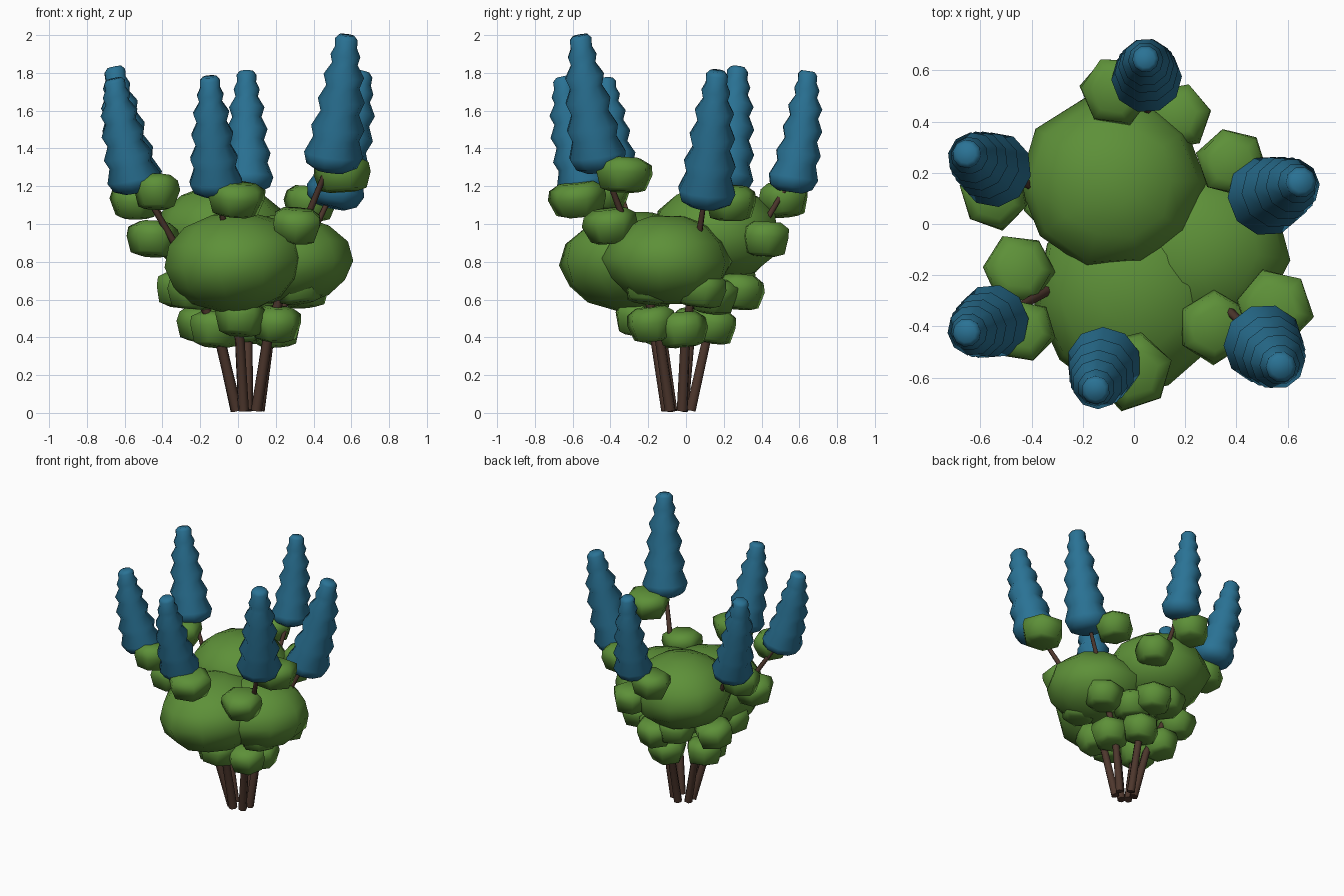
import bpy, bmesh, math, random
from mathutils import Vector, Matrix

if "Cube" in bpy.data.objects:
    bpy.data.objects.remove(bpy.data.objects["Cube"])

random.seed(4)


def material(name, rgb):
    m = bpy.data.materials.new(name)
    m.diffuse_color = (*rgb, 1)
    m.use_nodes = True
    m.node_tree.nodes["Principled BSDF"].inputs["Base Color"].default_value = m.diffuse_color
    return m


GREEN = material("leaf_green", (0.11, 0.28, 0.04))
BLUE = material("petal_blue", (0.023, 0.17, 0.30))
BROWN = material("bark_brown", (0.075, 0.038, 0.026))


def lathe(name, profile, sides, matrix, mat, angle, jitter=0.0):
    """Spin (radius, height) points round z, cap both ends, then place."""
    bm = bmesh.new()
    rings = []
    for r, z in profile:
        ring = []
        for i in range(sides):
            a = 2 * math.pi * i / sides
            k = r * (1 + random.uniform(-jitter, jitter))
            ring.append(bm.verts.new((k * math.cos(a), k * math.sin(a), z)))
        rings.append(ring)
    for lo, hi in zip(rings, rings[1:]):
        for i in range(sides):
            j = (i + 1) % sides
            bm.faces.new((lo[i], lo[j], hi[j], hi[i]))
    bm.faces.new(rings[0][::-1])
    bm.faces.new(rings[-1])
    bm.transform(matrix)
    me = bpy.data.meshes.new(name)
    bm.to_mesh(me)
    bm.free()
    me.materials.append(mat)
    ob = bpy.data.objects.new(name, me)
    bpy.context.collection.objects.link(ob)
    bpy.context.view_layer.objects.active = ob
    ob.select_set(True)
    bpy.ops.object.shade_smooth_by_angle(angle=math.radians(angle))
    ob.select_set(False)
    return ob


def leaf_clump(name, centre, size, profile, sides, tilt, jitter):
    m = (Matrix.Translation(centre)
         @ Matrix.Rotation(random.uniform(-tilt, tilt), 4, 'X')
         @ Matrix.Rotation(random.uniform(-tilt, tilt), 4, 'Y')
         @ Matrix.Diagonal((*size, 1))
         @ Matrix.Rotation(random.uniform(0, 6.28), 4, 'Z'))
    return lathe(name, profile, sides, m, GREEN, 65, jitter)


# Flower spikes: base and tip centres, base radius
spikes = [
    ((0.05, 0.55, 1.17), (0.045, 0.645, 1.81), 0.138),
    ((0.49, 0.10, 1.09), (0.655, 0.165, 1.81), 0.158),
    ((0.49, -0.45, 1.28), (0.575, -0.56, 2.00), 0.158),
    ((-0.11, -0.52, 1.15), (-0.15, -0.65, 1.78), 0.146),
    ((-0.53, -0.37, 1.17), (-0.655, -0.425, 1.77), 0.146),
    ((-0.52, 0.20, 1.17), (-0.655, 0.275, 1.83), 0.148),
]
spike_profile = [(0.5, 0.0), (0.86, 0.04), (1.0, 0.12), (0.78, 0.24), (0.90, 0.32),
                 (0.65, 0.43), (0.79, 0.52), (0.56, 0.62), (0.68, 0.70),
                 (0.43, 0.79), (0.50, 0.85), (0.37, 0.91), (0.38, 0.97), (0.26, 1.0)]
root = Vector((0.05, -0.04, 0))

for n, (base, tip, rad) in enumerate(spikes, 1):
    base, tip = Vector(base), Vector(tip)
    axis = tip - base
    out = Vector((base.x, base.y, 0)) - root
    m = (Matrix.Translation(base) @ axis.to_track_quat('Z', 'Y').to_matrix().to_4x4()
         @ Matrix.Diagonal((rad, rad, axis.length, 1)))
    spike = lathe(f"flower_spike_{n}", spike_profile, 10, m, BLUE, 70)
    for v in spike.data.vertices:  # slight outward bow
        t = min(max((v.co.z - base.z) / axis.z, 0), 1)
        v.co += out.normalized() * 0.07 * t * (1 - t)

    # Stem: fans out from the root into the spike
    top = base.z + 0.06
    pts = [root + out.normalized() * 0.065 + Vector((0, 0, 0.012)),
           root + out * 0.25 + Vector((0, 0, 0.31 * top)),
           root + out * 0.64 + Vector((0, 0, 0.71 * top)),
           root + out + Vector((0, 0, top))]
    cu = bpy.data.curves.new(f"stem_{n}", 'CURVE')
    cu.dimensions = '3D'
    cu.bevel_depth = 0.03
    cu.bevel_resolution = 1
    cu.use_fill_caps = True
    sp = cu.splines.new('POLY')
    sp.points.add(len(pts) - 1)
    for p, co, r in zip(sp.points, pts, (1.0, 0.9, 0.65, 0.45)):
        p.co = (*co, 1)
        p.radius = r
    cu.materials.append(BROWN)
    bpy.context.collection.objects.link(bpy.data.objects.new(f"stem_{n}", cu))

# Three big foliage masses
dome = [(math.cos(t), math.sin(t)) for t in
        (math.radians(-75 + 25 * i) for i in range(7))]
for n, (c, s) in enumerate([
        ((-0.02, -0.27, 0.80), (0.38, 0.40, 0.265)),
        ((0.25, -0.10, 0.81), (0.36, 0.34, 0.24)),
        ((-0.08, 0.16, 0.95), (0.36, 0.35, 0.26))], 1):
    leaf_clump(f"foliage_mass_{n}", c, s, dome, 10, 0.12, 0.04)

# Small leaf clumps: upper ones under the spikes, lower ones round the stems
small = [(0.5, -1.0), (0.80, -0.85), (1.0, 0.1), (0.95, 0.65), (0.6, 1.0)]
upper = [(-0.01, -0.57, 1.13, 0.16), (0.55, -0.33, 1.26, 0.155),
         (0.31, -0.40, 0.99, 0.145), (-0.43, -0.42, 1.17, 0.125),
         (-0.45, -0.18, 0.92, 0.14), (-0.545, 0.11, 1.12, 0.135),
         (-0.07, 0.52, 1.13, 0.14), (0.17, 0.42, 0.92, 0.135),
         (0.38, 0.24, 1.11, 0.14)]
lower = [(0.06, 0.14, 0.46, 0.135), (0.06, 0.28, 0.64, 0.14),
         (0.20, -0.02, 0.44, 0.135), (0.34, 0.08, 0.65, 0.14),
         (0.20, -0.18, 0.47, 0.135), (0.32, -0.20, 0.67, 0.14),
         (0.01, -0.25, 0.50, 0.135), (-0.12, -0.11, 0.44, 0.14),
         (-0.24, -0.20, 0.64, 0.14), (-0.19, 0.05, 0.47, 0.135),
         (-0.30, 0.09, 0.65, 0.14), (0.14, 0.14, 0.62, 0.14),
         (-0.08, 0.24, 0.68, 0.14)]
for label, group in (("upper", upper), ("lower", lower)):
    for n, (x, y, z, r) in enumerate(group, 1):
        leaf_clump(f"{label}_leaf_clump_{n}", (x, y, z), (r, r, 0.09),
                   small, 6, 0.14, 0.05)
